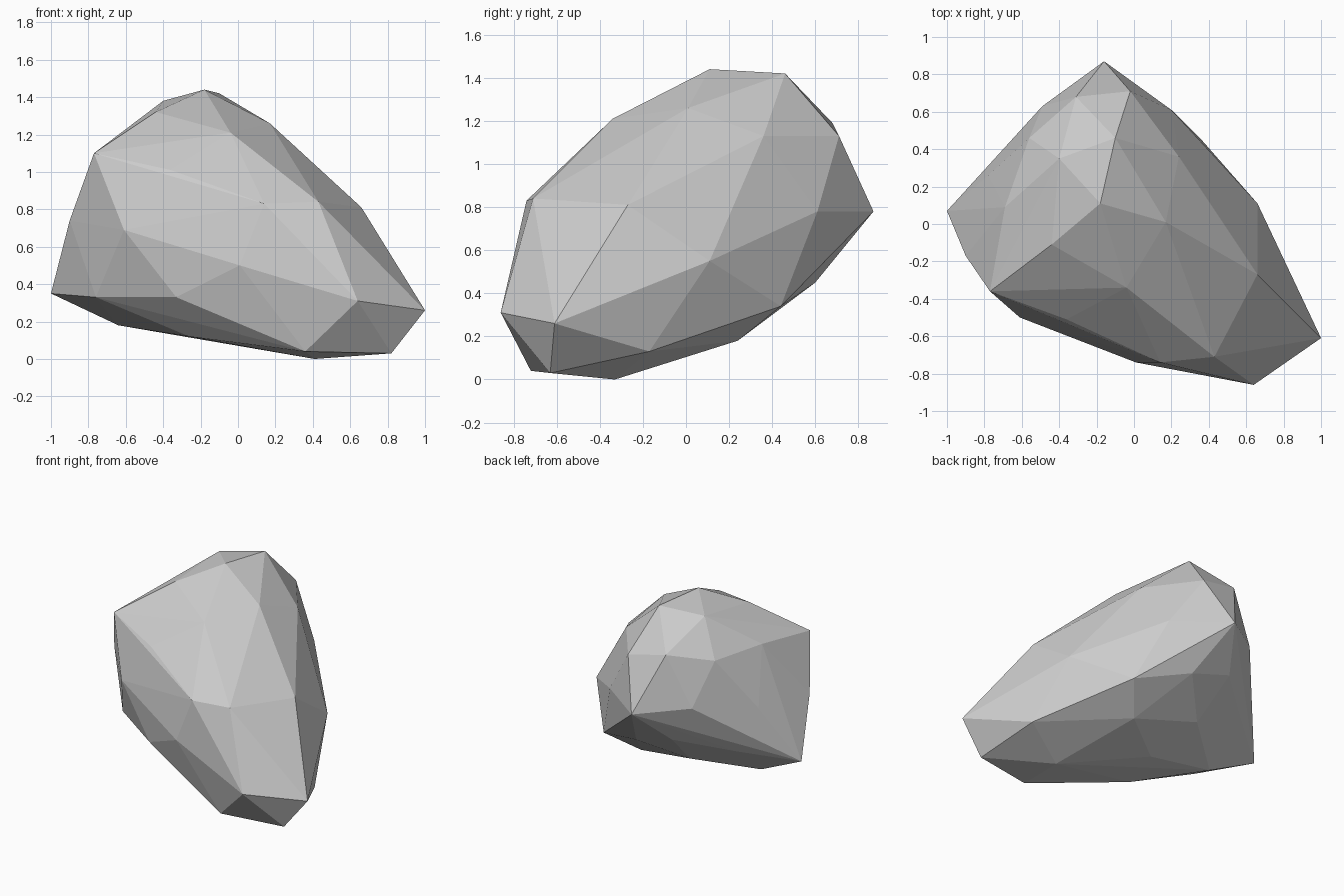
import bpy
import bmesh
from mathutils import Vector

# Remove the default cube
default_cube = bpy.data.objects.get("Cube")
if default_cube:
    bpy.data.objects.remove(default_cube, do_unlink=True)

# Corner points of the boulder in hundredths of a unit, grouped by zone
UNIT = 0.01
ZONES = {
    "crown": [(-18, 11, 144), (-10, 46, 142), (-40, 35, 138), (-44, -11, 132),
              (-4, -34, 121), (17, 1, 126)],
    "shoulder": [(-77, -36, 110), (-69, 9, 115), (-56, 46, 113), (-31, 68, 119),
                 (-2, 71, 113), (24, 36, 113), (-36, -51, 101)],
    "front_face": [(14, -74, 83), (43, -71, 84), (1, -74, 50), (-61, -50, 69),
                   (64, -86, 31), (-33, -57, 33)],
    "sides": [(-90, -17, 74), (-78, 26, 76), (66, -27, 81), (66, 11, 55),
              (-100, 7, 35), (100, -61, 26)],
    "back_face": [(-16, 87, 78), (-49, 63, 82), (20, 61, 78), (-1, 60, 45),
                  (-32, 62, 54), (37, 44, 34)],
    "underside": [(-76, -27, 33), (-64, 3, 18), (-26, -36, 12), (-14, 1, 11),
                  (20, 24, 18), (-27, 34, 28), (-65, 35, 44), (75, -17, 13),
                  (82, -63, 3), (36, -72, 4), (41, -33, 0)],
}


def make_material(name, color):
    """Plain matte material with the same viewport and render colour."""
    material = bpy.data.materials.new(name)
    material.use_nodes = True
    material.diffuse_color = color
    shader = material.node_tree.nodes["Principled BSDF"]
    shader.inputs["Base Color"].default_value = color
    shader.inputs["Roughness"].default_value = 0.9
    return material


def make_boulder(name, zones, material):
    """Wrap the corner points in a faceted shell."""
    bm = bmesh.new()
    for points in zones.values():
        for point in points:
            bm.verts.new(Vector(point) * UNIT)
    bmesh.ops.convex_hull(bm, input=list(bm.verts))

    # Drop any point that fell inside the shell
    loose = [vert for vert in bm.verts if not vert.link_faces]
    bmesh.ops.delete(bm, geom=loose, context="VERTS")
    bmesh.ops.recalc_face_normals(bm, faces=list(bm.faces))
    for face in bm.faces:
        face.smooth = False

    mesh = bpy.data.meshes.new(name)
    bm.to_mesh(mesh)
    bm.free()
    mesh.materials.append(material)
    boulder = bpy.data.objects.new(name, mesh)
    bpy.context.collection.objects.link(boulder)
    return boulder


stone_grey = make_material("stone grey", (0.6, 0.6, 0.6, 1.0))
make_boulder("boulder", ZONES, stone_grey)
